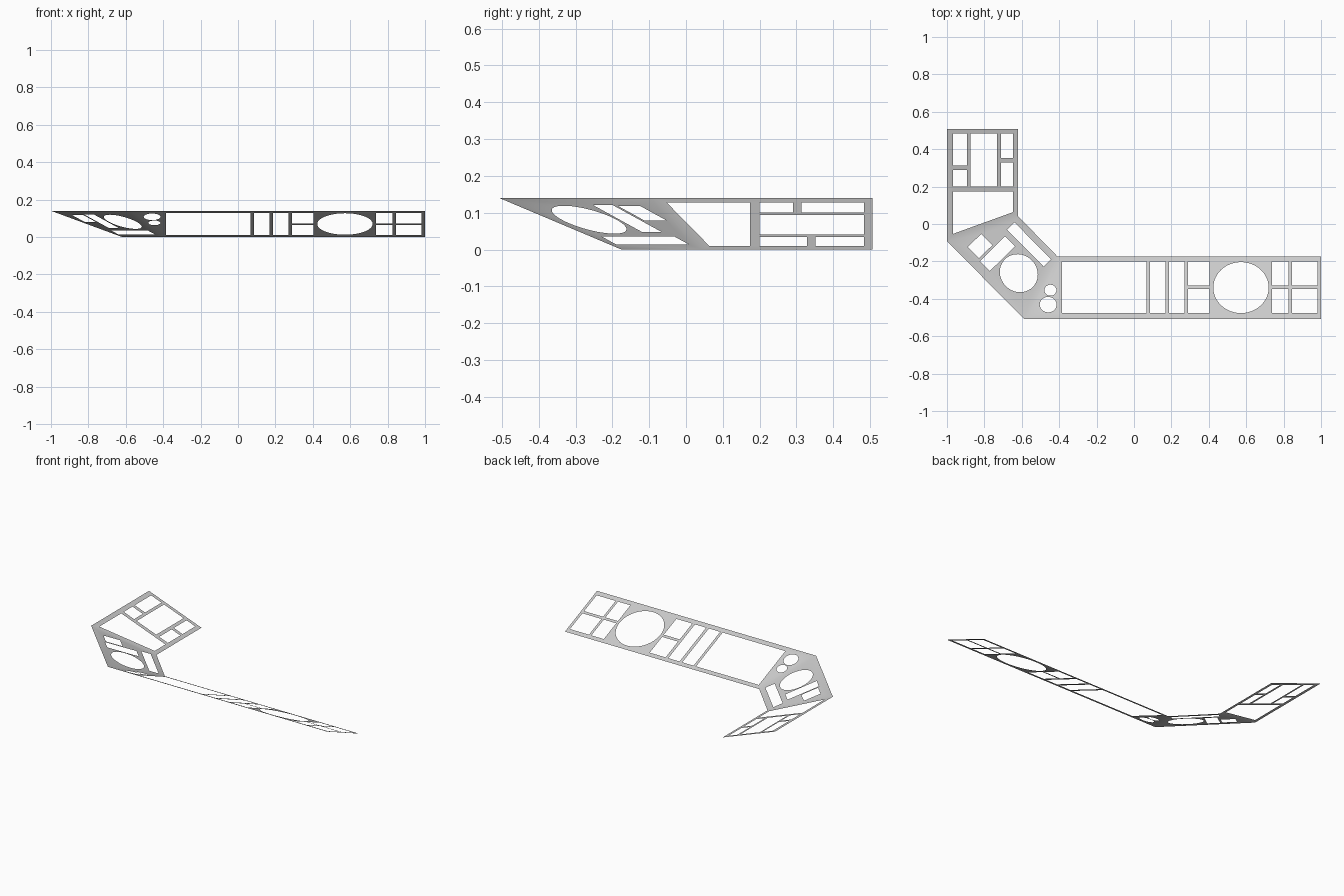
import bpy, bmesh, math
from mathutils import Vector

cube = bpy.data.objects.get("Cube")
if cube:
    bpy.data.objects.remove(cube, do_unlink=True)

HEIGHT = 0.14
# Outer edge is high, inner edge is low; the two seams join the three panels
REAR_OUT, REAR_IN = Vector((-1, -0.092)), Vector((-0.62, 0.042))
FRONT_OUT, FRONT_IN = Vector((-0.588, -0.507)), Vector((-0.408, -0.175))


def rect(x0, x1, y0, y1):
    return [Vector(p) for p in ((x0, y0), (x1, y0), (x1, y1), (x0, y1))]


def ring(x, y, r, squash, count=48):
    steps = [2 * math.pi * i / count for i in range(count)]
    return [Vector((x + r * math.cos(a), y + r * squash * math.sin(a))) for a in steps]


def add_panel(bm, outline, holes):
    """Fill a flat outline with holes, then tilt it from its outer to its inner edge.
    The outline runs outer start, outer end, inner end, inner start."""
    new_verts, edges = [], []
    for loop in [outline] + holes:
        verts = [bm.verts.new((p.x, p.y, 0)) for p in loop]
        edges += [bm.edges.new((v, verts[i - 1])) for i, v in enumerate(verts)]
        new_verts += verts
    filled = bmesh.ops.triangle_fill(bm, edges=edges, use_beauty=True, normal=(0, 0, 1))
    for item in filled["geom"]:
        if isinstance(item, bmesh.types.BMFace):
            item.normal_update()
            if item.normal.z < 0:
                item.normal_flip()
    along = (outline[1] - outline[0]).normalized()
    across = Vector((-along.y, along.x))
    width = (outline[2] - outline[1]).dot(across)
    for v in new_verts:
        v.co.z = max(0, HEIGHT * (1 - (v.co.xy - outline[0]).dot(across) / width))


bm = bmesh.new()

# Long front panel
LOW, HIGH = -0.477, -0.2015
MID_LOW, MID_HIGH = -0.348, -0.33
squash = math.cos(math.atan(HEIGHT / 0.332))
holes = [rect(a, b, LOW, HIGH) for a, b in ((-0.386, 0.068), (0.086, 0.168), (0.188, 0.269))]
for a, b in ((0.289, 0.404), (0.737, 0.827), (0.844, 0.982)):
    holes += [rect(a, b, LOW, MID_LOW), rect(a, b, MID_HIGH, HIGH)]
holes += [ring(0.572, -0.34, 0.148, squash),
          ring(-0.447, -0.354, 0.032, squash), ring(-0.459, -0.431, 0.045, squash)]
add_panel(bm, [FRONT_OUT, Vector((1, -0.507)), Vector((1, -0.175)), FRONT_IN], holes)

# Rear wing panel
holes = [rect(-0.968, -0.893, 0.314, 0.483), rect(-0.968, -0.893, 0.2, 0.29),
         rect(-0.874, -0.733, 0.2, 0.483),
         rect(-0.711, -0.648, 0.352, 0.483), rect(-0.711, -0.648, 0.2, 0.328)]
holes.append([Vector(p) for p in ((-0.968, -0.053), (-0.648, 0.063), (-0.648, 0.174), (-0.968, 0.174))])
add_panel(bm, [Vector((-1, 0.507)), REAR_OUT, REAR_IN, Vector((-0.62, 0.507))], holes)

# Diagonal corner panel, holes placed along and across its outer edge
along = (FRONT_OUT - REAR_OUT).normalized()
across = Vector((-along.y, along.x))
squash = math.cos(math.atan(HEIGHT / 0.36))
local = [rect(0.101, 0.186, 0.057, 0.157), rect(0.2, 0.275, 0.05, 0.239),
         rect(0.183, 0.461, 0.271, 0.327), ring(0.392, 0.152, 0.105, squash)]
holes = [[REAR_OUT + along * p.x + across * p.y for p in loop] for loop in local]
add_panel(bm, [REAR_OUT, FRONT_OUT, FRONT_IN, REAR_IN], holes)

# Join the seams
bmesh.ops.remove_doubles(bm, verts=bm.verts[:], dist=0.003)
mesh = bpy.data.meshes.new("panel_sheet")
bm.to_mesh(mesh)
bm.free()
sheet = bpy.data.objects.new("bent_panel_sheet", mesh)
bpy.context.collection.objects.link(sheet)

# Light grey finish
grey = bpy.data.materials.new("light_grey")
grey.use_nodes = True
colour = (0.6, 0.6, 0.6, 1)
grey.diffuse_color = colour
grey.node_tree.nodes["Principled BSDF"].inputs["Base Color"].default_value = colour
mesh.materials.append(grey)

bpy.ops.object.select_all(action="DESELECT")
sheet.select_set(True)
bpy.context.view_layer.objects.active = sheet
bpy.ops.object.shade_smooth_by_angle(angle=math.radians(30))
